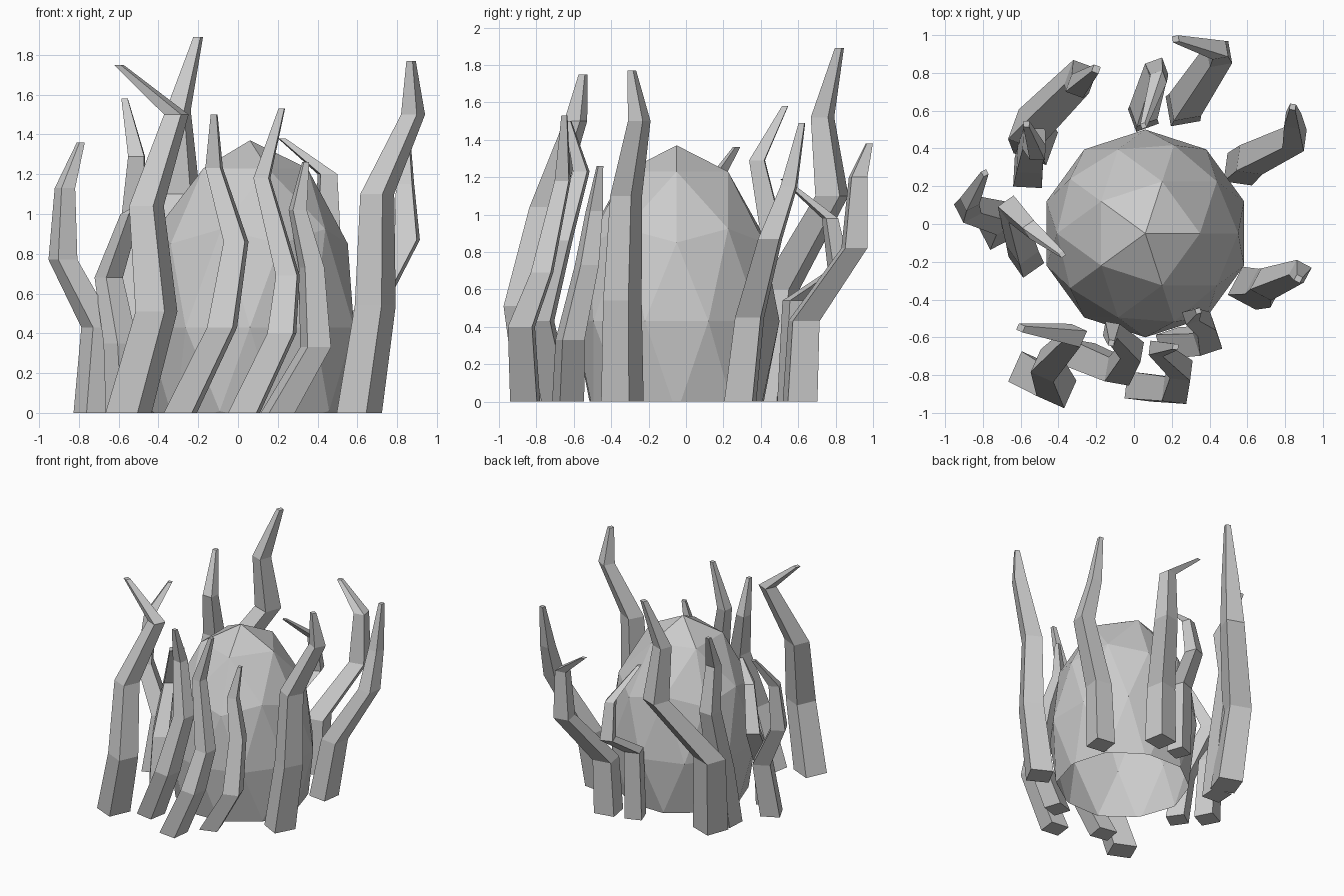
import bpy
import bmesh
from math import cos, sin, radians, pi, sqrt
from mathutils import Vector

cube = bpy.data.objects.get("Cube")
if cube:
    bpy.data.objects.remove(cube, do_unlink=True)

# single stone grey
grey = bpy.data.materials.new("stone grey")
grey.use_nodes = True
grey.diffuse_color = (0.6, 0.6, 0.6, 1)
grey.node_tree.nodes["Principled BSDF"].inputs["Base Color"].default_value = grey.diffuse_color


def finish(bm, name):
    """Turn a bmesh into a flat shaded grey object."""
    mesh = bpy.data.meshes.new(name)
    bm.to_mesh(mesh)
    bm.free()
    mesh.materials.append(grey)
    obj = bpy.data.objects.new(name, mesh)
    bpy.context.collection.objects.link(obj)
    return obj


# side length of the square section from base to tip
SECTIONS = (0.16, 0.145, 0.12, 0.085, 0.033)


def tentacle(name, turn, girth, *path):
    """Tapering square tube through the path, with level rings turned by an angle."""
    bm = bmesh.new()
    rings = []
    for point, side in zip(path, SECTIONS):
        reach = side * girth / sqrt(2)
        ring = []
        for corner in range(4):
            a = radians(turn) + pi / 4 + corner * pi / 2
            ring.append(bm.verts.new(Vector(point) + reach * Vector((cos(a), sin(a), 0))))
        rings.append(ring)
    for low, high in zip(rings, rings[1:]):
        for i in range(4):
            j = (i + 1) % 4
            bm.faces.new((low[i], low[j], high[j], high[i]))
    bm.faces.new(reversed(rings[0]))
    bm.faces.new(rings[-1])
    return finish(bm, name)


# faceted egg body, cut open at the ground
bm = bmesh.new()
bmesh.ops.create_icosphere(bm, subdivisions=2, radius=1)
bmesh.ops.scale(bm, vec=(0.55, 0.55, 0.94), verts=bm.verts)
bmesh.ops.translate(bm, vec=(0.06, -0.05, 0.43), verts=bm.verts)
bmesh.ops.bisect_plane(bm, geom=bm.verts[:] + bm.edges[:] + bm.faces[:],
                       plane_co=(0, 0, 0), plane_no=(0, 0, 1), clear_inner=True)
finish(bm, "egg_body")

# tentacles on the left side
tentacle("left_front_tentacle", -28, 1.05, (.61, -.34, 0), (.69, -.34, .54),
         (.7, -.32, 1.1), (.88, -.25, 1.5), (.87, -.29, 1.77))
tentacle("left_back_tentacle", -8, 0.95, (.56, .29, 0), (.62, .34, .45),
         (.85, .45, .87), (.84, .55, 1.15), (.84, .62, 1.49))

# tentacles at the back
tentacle("back_outer_tentacle", 10, 1, (.26, .61, 0), (.27, .63, .43),
         (.45, .9, .82), (.45, .92, 1.2), (.22, .98, 1.38))
tentacle("back_middle_tentacle", 20, 0.8, (.05, .57, 0), (.05, .59, .54),
         (.12, .82, .7), (.13, .77, .98), (.05, .52, 1.19))
tentacle("back_tall_tentacle", -20, 1.15, (-.52, .43, 0), (-.56, .5, .6),
         (-.28, .78, 1.1), (-.3, .73, 1.52), (-.2, .82, 1.89))

# tentacles on the right side
tentacle("right_back_tentacle", -3, 0.95, (-.56, .27, 0), (-.55, .34, .45),
         (-.53, .45, .95), (-.51, .38, 1.29), (-.57, .53, 1.58))
tentacle("right_outer_tentacle", 27, 0.9, (-.73, -.04, 0), (-.7, .03, .43),
         (-.88, .08, .77), (-.87, .12, 1.13), (-.79, .27, 1.36))
tentacle("right_inner_tentacle", 35, 0.85, (-.57, -.19, 0), (-.59, -.13, .35),
         (-.65, .08, .68), (-.54, -.03, 1), (-.38, -.16, 1.1))

# tentacles at the front
tentacle("front_hooked_tentacle", -24, 1.1, (-.55, -.79, 0), (-.41, -.87, .51),
         (-.46, -.75, 1.04), (-.31, -.59, 1.5), (-.6, -.55, 1.75))
tentacle("front_middle_tentacle", -10, 0.9, (-.29, -.69, 0), (-.08, -.78, .43),
         (-.01, -.67, .86), (-.12, -.56, 1.23), (-.12, -.63, 1.5))
tentacle("front_inner_tentacle", -7, 0.9, (.03, -.86, 0), (.22, -.88, .4),
         (.25, -.77, .69), (.12, -.66, 1.18), (.22, -.65, 1.53))
tentacle("front_short_tentacle", 18, 0.85, (.2, -.63, 0), (.39, -.62, .33),
         (.37, -.53, .73), (.3, -.49, 1.02), (.34, -.46, 1.26))
